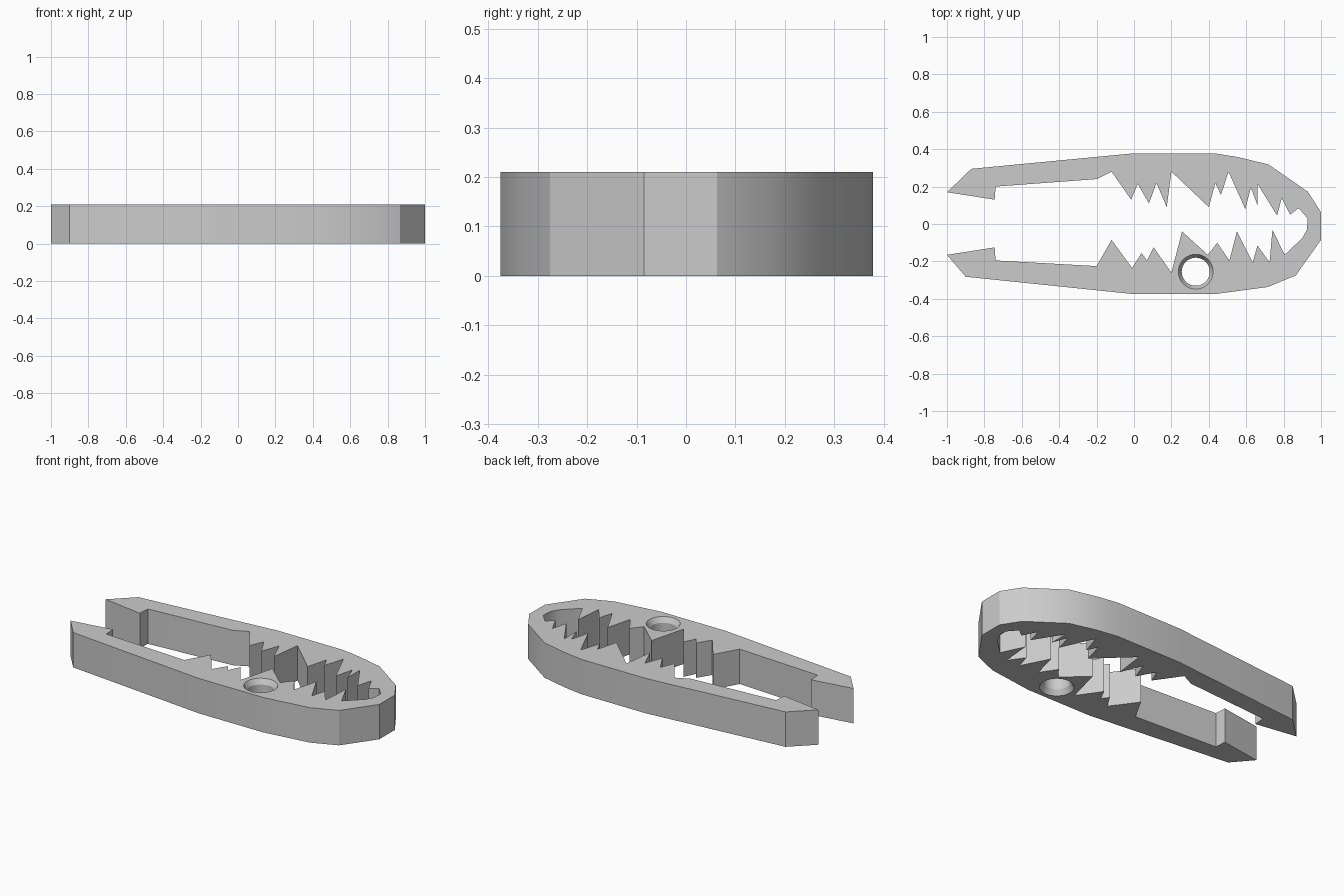
import bpy
import bmesh
import math

HEIGHT = 0.21
HOLE_X, HOLE_Y = 0.33, -0.255
HOLE_RADIUS, RIM_RADIUS, RIM_DEPTH = 0.075, 0.093, 0.03

default_cube = bpy.data.objects.get("Cube")
if default_cube:
    bpy.data.objects.remove(default_cube, do_unlink=True)


def make_material(name, colour):
    material = bpy.data.materials.new(name)
    material.use_nodes = True
    material.diffuse_color = colour
    shader = material.node_tree.nodes["Principled BSDF"]
    shader.inputs["Base Color"].default_value = colour
    return material


def make_object(name, bm):
    bmesh.ops.recalc_face_normals(bm, faces=bm.faces[:])
    mesh = bpy.data.meshes.new(name)
    bm.to_mesh(mesh)
    bm.free()
    result = bpy.data.objects.new(name, mesh)
    bpy.context.collection.objects.link(result)
    return result


def extrude_outline(name, outline, height):
    """Turn a closed flat outline into an upright solid plate."""
    bm = bmesh.new()
    base = bm.faces.new([bm.verts.new((x, y, 0)) for x, y in outline])
    top = bmesh.ops.extrude_face_region(bm, geom=[base], use_keep_orig=True)
    moved = [v for v in top["geom"] if isinstance(v, bmesh.types.BMVert)]
    bmesh.ops.translate(bm, verts=moved, vec=(0, 0, height))
    return make_object(name, bm)


def lathe(name, profile, centre, sides):
    """Stack rings of (radius, z) into a closed round solid."""
    bm = bmesh.new()
    rings = []
    for radius, z in profile:
        angles = [math.tau * i / sides for i in range(sides)]
        rings.append([bm.verts.new((centre[0] + radius * math.cos(a),
                                    centre[1] + radius * math.sin(a), z))
                      for a in angles])
    for low, high in zip(rings, rings[1:]):
        for i in range(sides):
            j = (i + 1) % sides
            bm.faces.new((low[i], low[j], high[j], high[i]))
    bm.faces.new(rings[0])
    bm.faces.new(rings[-1])
    return make_object(name, bm)


# Outer edge, from the upper jaw tip round the hinge end to the lower tip
outer_edge = [
    (-1, .17), (-.87, .295), (0, .378), (.43, .378), (.555, .358),
    (.72, .318), (.93, .172), (1, .063), (1, -.085), (.865, -.275),
    (.715, -.337), (.43, -.375), (0, -.375), (-.9, -.282), (-1, -.165)]

# Lower jaw inner edge with its teeth, from tip to hinge
lower_teeth = [
    (-.745, -.125), (-.74, -.195), (-.2, -.225), (-.12, -.085),
    (-.01, -.235), (.04, -.155), (.07, -.195), (.105, -.125), (.2, -.26),
    (.257, -.04), (.395, -.165), (.445, -.1), (.51, -.195), (.55, -.04),
    (.635, -.205), (.66, -.115), (.725, -.205), (.74, -.03), (.805, -.165)]

# Rounded inside of the hinge
hinge_curve = [(.9, -.075), (.925, -.03), (.928, .03), (.88, .085)]

# Upper jaw inner edge with its teeth, from hinge to tip
upper_teeth = [
    (.835, .05), (.79, .14), (.765, .045), (.66, .215), (.66, .1),
    (.625, .195), (.595, .08), (.505, .28), (.465, .155), (.435, .22),
    (.4, .09), (.2, .28), (.175, .09), (.12, .22), (.08, .11),
    (.02, .215), (-.015, .13), (-.12, .28), (-.2, .24), (-.74, .2),
    (-.745, .13)]

body = extrude_outline(
    "toothed_clip", outer_edge + lower_teeth + hinge_curve + upper_teeth, HEIGHT)
body.data.materials.append(make_material("light grey", (0.6, 0.6, 0.6, 1)))

# Round through hole, flared at both ends
flare = RIM_RADIUS + (RIM_RADIUS - HOLE_RADIUS)
hole_profile = [
    (flare, -RIM_DEPTH), (HOLE_RADIUS, RIM_DEPTH),
    (HOLE_RADIUS, HEIGHT - RIM_DEPTH), (flare, HEIGHT + RIM_DEPTH)]
cutter = lathe("hole_cutter", hole_profile, (HOLE_X, HOLE_Y), 48)
cutter.hide_render = True

cut = body.modifiers.new("hole", "BOOLEAN")
cut.operation = "DIFFERENCE"
cut.solver = "EXACT"
cut.object = cutter
bpy.ops.object.select_all(action="DESELECT")
body.select_set(True)
bpy.context.view_layer.objects.active = body
bpy.ops.object.modifier_apply(modifier=cut.name)
bpy.data.objects.remove(cutter, do_unlink=True)

# Soft outer curve, crisp teeth and rims
bpy.ops.object.shade_smooth_by_angle(angle=math.radians(30))
